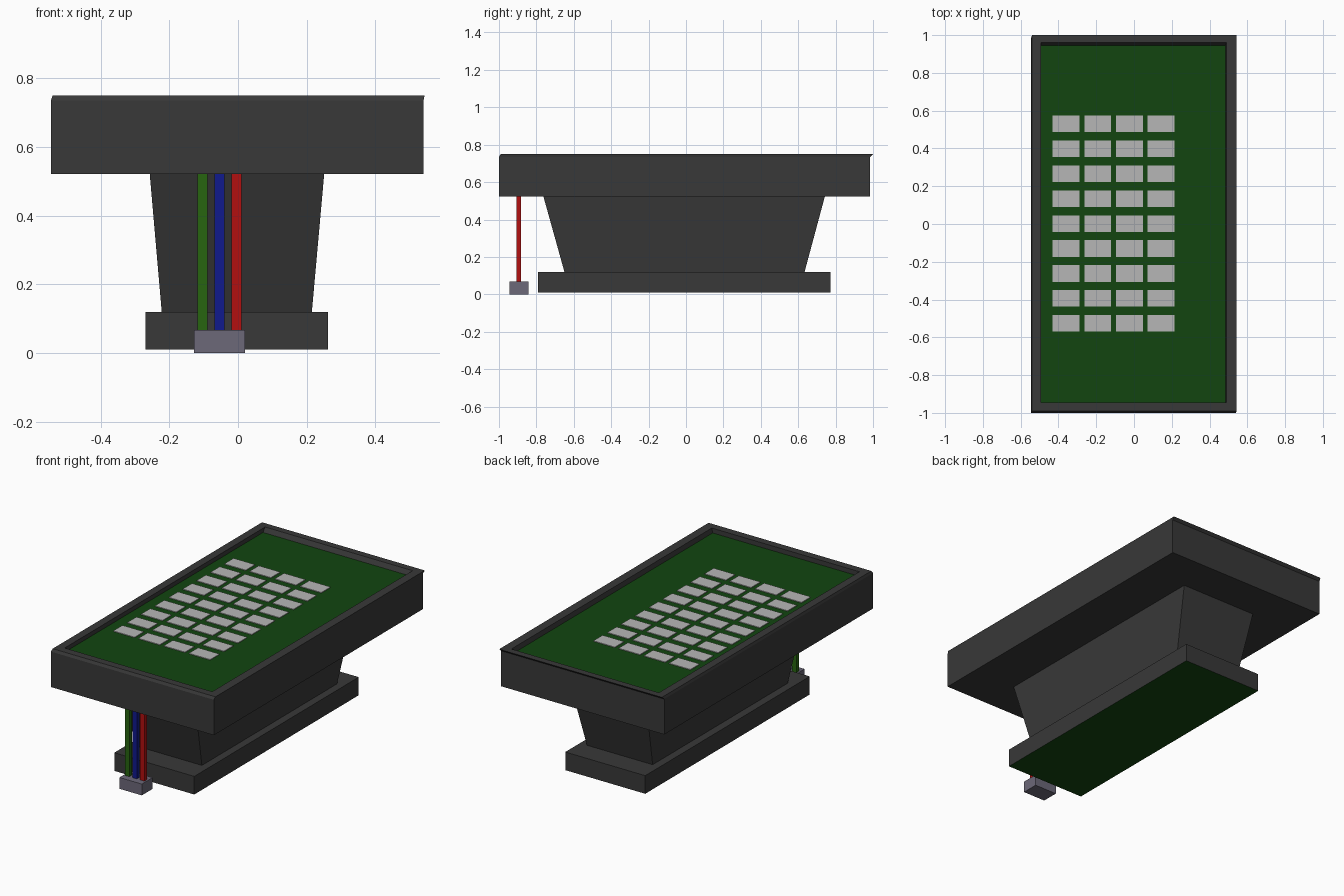
import bpy, bmesh

if "Cube" in bpy.data.objects:
    bpy.data.objects.remove(bpy.data.objects["Cube"])


def material(name, rgb):
    m = bpy.data.materials.new(name)
    m.diffuse_color = (*rgb, 1)
    m.use_nodes = True
    m.node_tree.nodes["Principled BSDF"].inputs["Base Color"].default_value = m.diffuse_color
    return m


dark = material("dark_grey", (0.04, 0.04, 0.04))
board_green = material("board_green", (0.006, 0.06, 0.005))
tile_grey = material("tile_grey", (0.47, 0.47, 0.47))
plug_grey = material("plug_grey", (0.15, 0.14, 0.19))
wire_colours = {
    "green": material("wire_green", (0.02, 0.13, 0.005)),
    "blue": material("wire_blue", (0.005, 0.01, 0.27)),
    "red": material("wire_red", (0.45, 0.005, 0.005)),
}


def loft(name, rings, mat, first_cap=None, last_cap=None):
    """Skin rectangles (x0, x1, y0, y1, z) in order and cap both ends."""
    bm = bmesh.new()
    loops = [[bm.verts.new(p) for p in ((x0, y0, z), (x1, y0, z), (x1, y1, z), (x0, y1, z))]
             for x0, x1, y0, y1, z in rings]
    for a, b in zip(loops, loops[1:]):
        for i in range(4):
            j = (i + 1) % 4
            bm.faces.new((a[i], a[j], b[j], b[i]))
    first = bm.faces.new(loops[0][::-1])
    last = bm.faces.new(loops[-1])
    mesh = bpy.data.meshes.new(name)
    mesh.materials.append(mat)
    for face, cap in ((first, first_cap), (last, last_cap)):
        if cap:
            mesh.materials.append(cap)
            face.material_index = len(mesh.materials) - 1
    bm.to_mesh(mesh)
    bm.free()
    ob = bpy.data.objects.new(name, mesh)
    bpy.context.collection.objects.link(ob)
    return ob


def box(name, x0, x1, y0, y1, z0, z1, mat, **caps):
    return loft(name, [(x0, x1, y0, y1, z0), (x0, x1, y0, y1, z1)], mat, **caps)


# Tray with a slightly skewed rim and a sunken green board
FLOOR = 0.722
loft("tray", [
    (-0.545, 0.54, -1.0, 0.985, 0.522),
    (-0.545, 0.54, -1.0, 0.985, 0.735),
    (-0.54, 0.543, -0.99, 1.0, 0.75),
    (-0.492, 0.49, -0.945, 0.96, 0.75),
    (-0.495, 0.484, -0.945, 0.945, FLOOR),
], dark, last_cap=board_green)

# Tapered pedestal and base plate with a green underside
loft("pedestal", [
    (-0.222, 0.215, -0.65, 0.634, 0.12),
    (-0.257, 0.251, -0.762, 0.742, 0.522),
], dark)
box("base", -0.27, 0.262, -0.79, 0.773, 0.011, 0.12, dark, first_cap=board_green)

# Grid of flat tiles on the board
for row in range(9):
    for col in range(4):
        x = -0.36 + 0.1677 * col
        y = 0.53 - 0.132 * row
        box(f"tile_{row}_{col}", x - 0.071, x + 0.071, y - 0.044, y + 0.044,
            FLOOR - 0.002, FLOOR + 0.004, tile_grey)

# Three wires hanging down into a plug
for (colour, mat), x in zip(wire_colours.items(), (-0.104, -0.054, -0.004)):
    box(f"{colour}_wire", x - 0.0145, x + 0.0145, -0.905, -0.881, 0.05, 0.53, mat)
box("plug", -0.128, 0.021, -0.944, -0.842, 0.0, 0.068, plug_grey)
